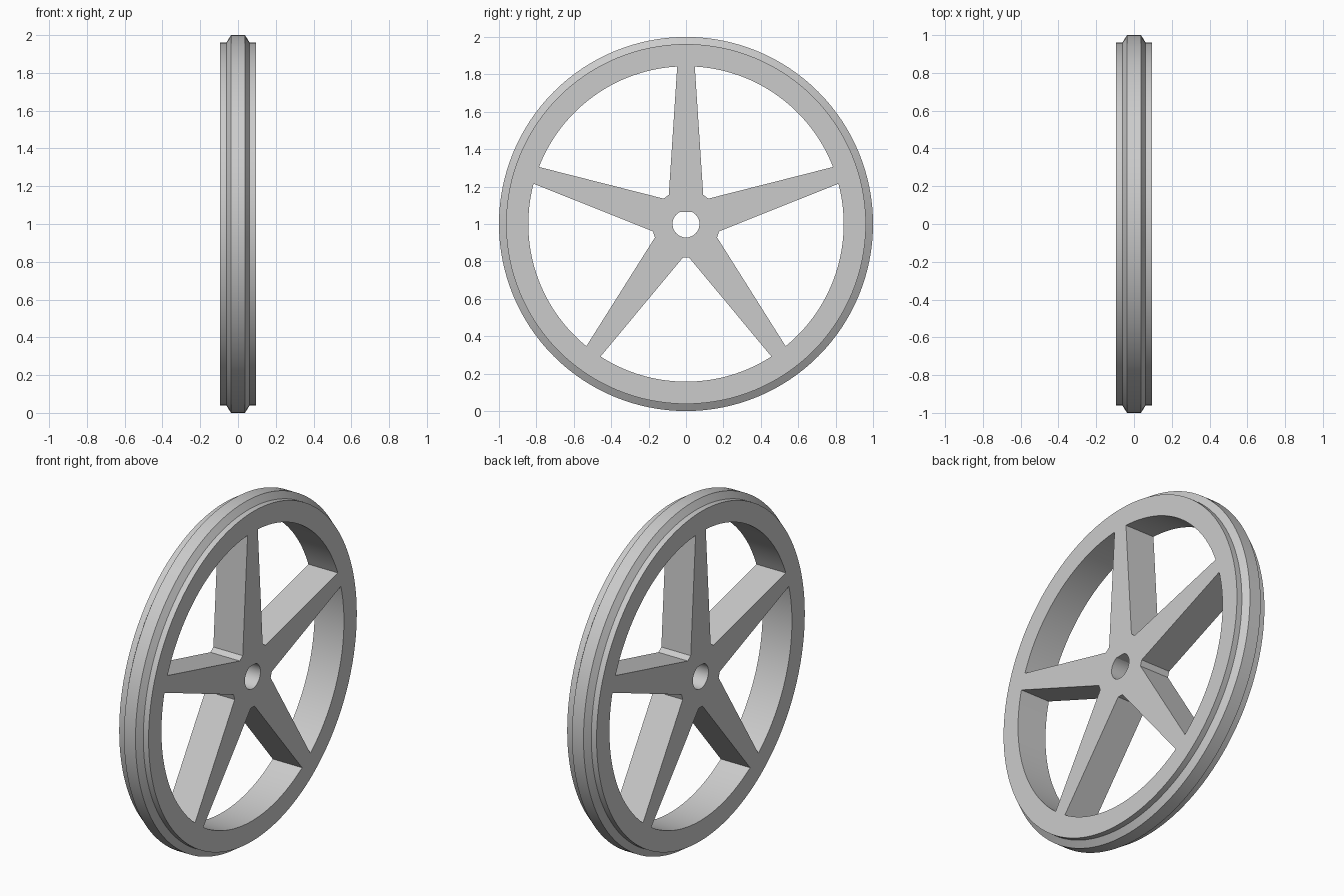
import bpy, bmesh
from math import sin, cos, asin, acos, pi, tau, radians
from mathutils import Matrix

cube = bpy.data.objects.get("Cube")
if cube:
    bpy.data.objects.remove(cube, do_unlink=True)

HALF_WIDTH = 0.095
RIM_OUT, RIM_IN = 0.962, 0.843
BORE, BORE_FLAT = 0.072, 0.065
SPOKES = 5
# Spoke half widths: at the rim, and at the hub (with distance along the spoke)
TIP_HALF, ROOT_HALF, ROOT_DIST = 0.047, 0.092, 0.156

# Local x, y, z become world y, z, x, with the axle one unit above the floor
PLACE = Matrix.Translation((0, 0, 1)) @ Matrix.Rotation(pi / 2, 4, 'Z') @ Matrix.Rotation(pi / 2, 4, 'X')

gray = bpy.data.materials.new("plain_gray")
gray.use_nodes = True
color = (0.6, 0.6, 0.6, 1)
gray.diffuse_color = color
gray.node_tree.nodes["Principled BSDF"].inputs["Base Color"].default_value = color


def arc(radius, start, end, steps):
    return [(radius * cos(start + (end - start) * i / steps),
             radius * sin(start + (end - start) * i / steps)) for i in range(steps + 1)]


def spoke_point(angle, along, across):
    return (along * cos(angle) - across * sin(angle),
            along * sin(angle) + across * cos(angle))


def finish(name, bm):
    bmesh.ops.remove_doubles(bm, verts=bm.verts, dist=0.0001)
    bmesh.ops.recalc_face_normals(bm, faces=bm.faces)
    bm.transform(PLACE)
    mesh = bpy.data.meshes.new(name)
    bm.to_mesh(mesh)
    bm.free()
    mesh.materials.clear()
    mesh.materials.append(gray)
    obj = bpy.data.objects.new(name, mesh)
    bpy.context.collection.objects.link(obj)
    bpy.ops.object.select_all(action='DESELECT')
    obj.select_set(True)
    bpy.context.view_layer.objects.active = obj
    bpy.ops.object.shade_smooth_by_angle(angle=radians(25))


# Wheel body outlines: rim, bore with a flat top, and a window between each pair of spokes
flat = acos(BORE_FLAT / BORE)
loops = [arc(RIM_OUT, 0, tau, 128)[:-1],
         arc(BORE, pi / 2 + flat, pi / 2 - flat + tau, 40)]
tip = asin(TIP_HALF / RIM_IN)
for i in range(SPOKES):
    a = pi / 2 + i * tau / SPOKES
    b = a + tau / SPOKES
    loops.append([spoke_point(a, ROOT_DIST, ROOT_HALF)]
                 + arc(RIM_IN, a + tip, b - tip, 28)
                 + [spoke_point(b, ROOT_DIST, -ROOT_HALF)])

# Fill and extrude the outlines into one solid body
outline = bpy.data.curves.new("wheel_outline", 'CURVE')
outline.dimensions = '2D'
outline.fill_mode = 'BOTH'
outline.extrude = HALF_WIDTH
for loop in loops:
    spline = outline.splines.new('POLY')
    spline.points.add(len(loop) - 1)
    for p, (x, y) in zip(spline.points, loop):
        p.co = (x, y, 0, 1)
    spline.use_cyclic_u = True
helper = bpy.data.objects.new("wheel_outline", outline)
bpy.context.collection.objects.link(helper)
body = bpy.data.meshes.new_from_object(helper.evaluated_get(bpy.context.evaluated_depsgraph_get()))
bm = bmesh.new()
bm.from_mesh(body)
bpy.data.objects.remove(helper, do_unlink=True)
bpy.data.meshes.remove(body)
finish("spoked_wheel", bm)

# Raised tread band with bevelled shoulders, turned around the axle
bm = bmesh.new()
profile = [(0.95, -0.061), (RIM_OUT, -0.061), (1, -0.037), (1, 0.037), (RIM_OUT, 0.061), (0.95, 0.061)]
verts = [bm.verts.new((r, 0, z)) for r, z in profile]
edges = [bm.edges.new((verts[i - 1], verts[i])) for i in range(len(verts))]
bmesh.ops.spin(bm, geom=verts + edges, cent=(0, 0, 0), axis=(0, 0, 1), angle=tau, steps=128)
finish("tread_band", bm)
